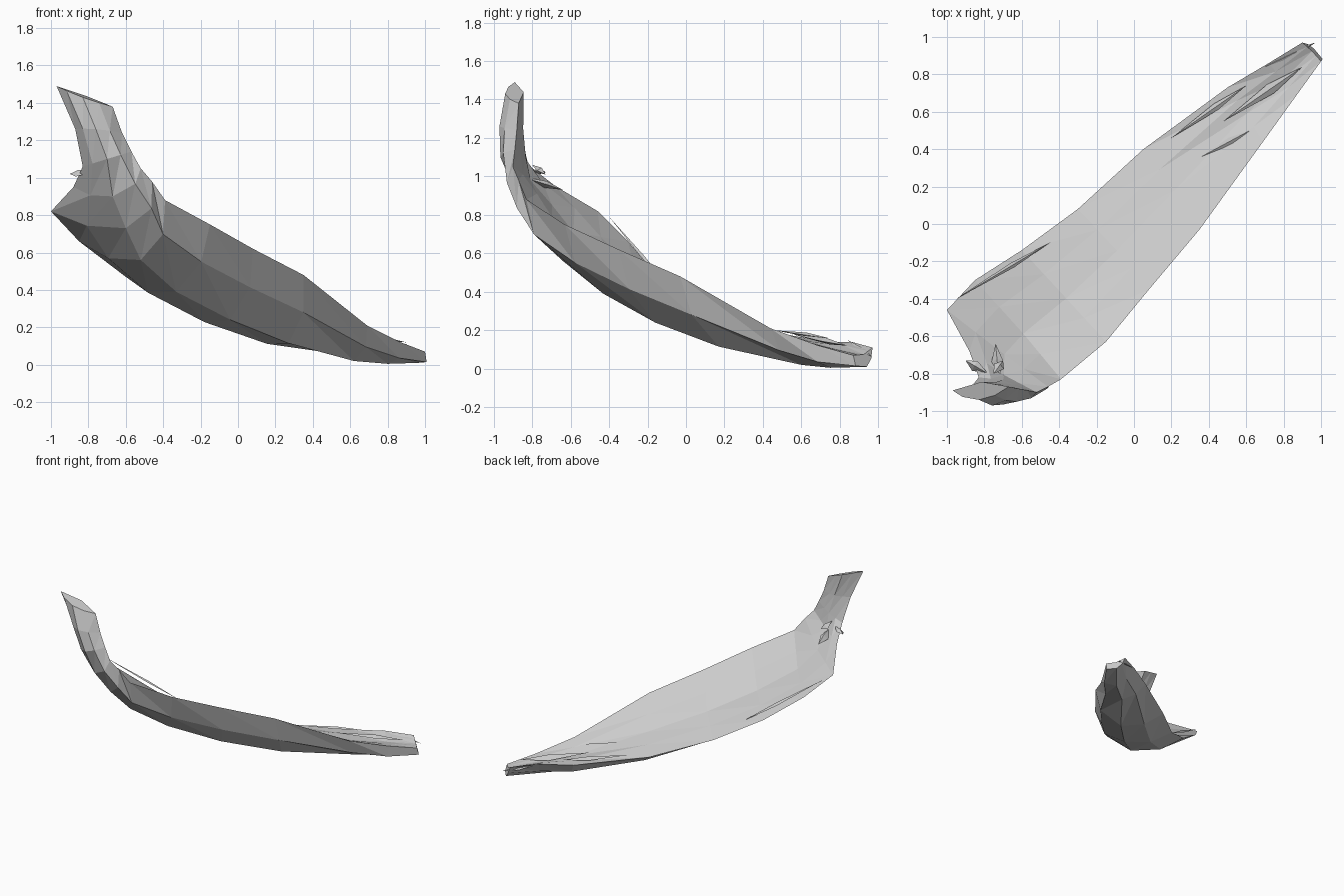
import bpy, bmesh
from mathutils import Vector as V

if "Cube" in bpy.data.objects:
    bpy.data.objects.remove(bpy.data.objects["Cube"])


def finish(bm, name):
    bmesh.ops.recalc_face_normals(bm, faces=bm.faces)
    me = bpy.data.meshes.new(name)
    bm.to_mesh(me)
    bm.free()
    ob = bpy.data.objects.new(name, me)
    bpy.context.collection.objects.link(ob)
    return ob


# Curved shard: each section is left edge, keel, right edge, top hollow factor
sections = [
    ((.90, .97, .11), (.96, .94, .01), (1.0, .87, .07), .2),
    ((.72, .86, .14), (.80, .75, .005), (.87, .69, .12), .2),
    ((.50, .73, .14), (.62, .60, .02), (.69, .44, .21), .25),
    ((.05, .40, .20), (.27, .17, .115), (.35, -.03, .48), .28),
    ((-.30, .08, .31), (-.04, -.16, .24), (.08, -.35, .62), .28),
    ((-.60, -.14, .47), (-.33, -.43, .39), (-.15, -.63, .75), .28),
    ((-.85, -.30, .66), (-.52, -.64, .56), (-.39, -.83, .88), .28),
    ((-1.0, -.46, .82), (-.60, -.78, .73), (-.46, -.87, .98), .28),
    ((-.88, -.68, .95), (-.67, -.88, .90), (-.52, -.90, 1.05), .2),
    ((-.83, -.82, 1.06), (-.70, -.965, 1.10), (-.57, -.89, 1.14), -.2),
    ((-.87, -.87, 1.26), (-.76, -.97, 1.26), (-.62, -.88, 1.24), -.3),
    ((-.97, -.89, 1.49), (-.83, -.94, 1.43), (-.67, -.87, 1.38), -.6),
]
bm = bmesh.new()
rings = []
for a, k, b, f in sections:
    a, k, b = V(a), V(k), V(b)
    mid = (a + b) / 2
    ctrl = k * 2 - mid
    ring = [a * (1 - t) ** 2 + ctrl * 2 * t * (1 - t) + b * t * t
            for t in (0, .2, .5, .78, 1)]
    # rounded bulge just below the right edge
    if f > 0:
        ring[3] += (b - a).normalized() * .035
    top = mid + (k - mid) * f
    ring += [b.lerp(top, .55), top, a.lerp(top, .5)]
    rings.append([bm.verts.new(p) for p in ring])
n = len(rings[0])
for r, s in zip(rings, rings[1:]):
    for i in range(n):
        j = (i + 1) % n
        bm.faces.new((r[i], r[j], s[j]))
        bm.faces.new((r[i], s[j], s[i]))
bm.faces.new(rings[0])
bm.faces.new(rings[-1])
finish(bm, "curved_shard")


# Splinters: slim three-sided spikes lying on the surface
def splinter(name, p, q, w):
    p, q = V(p), V(q)
    d = (q - p).normalized()
    side = d.cross(V((0, 0, 1))).normalized() * w
    up = side.cross(d).normalized() * w * .6
    m = p.lerp(q, .6)
    bm = bmesh.new()
    e0, e1 = bm.verts.new(p), bm.verts.new(q)
    loop = [bm.verts.new(m + o) for o in (side, up, -side - up)]
    for i in range(3):
        for e in (e0, e1):
            bm.faces.new((e, loop[i], loop[i - 1]))
    finish(bm, name)


for i, (p, q, w) in enumerate([
    ((.20, .46, .20), (.60, .74, .16), .02),
    ((.48, .55, .18), (.90, .84, .12), .03),
    ((.36, .36, .22), (.62, .50, .18), .02),
    ((.70, .84, .15), (.97, .97, .06), .02),
    ((-.38, -.14, .40), (-.08, .11, .28), .012),
    ((-.95, -.40, .79), (-.45, -.10, .44), .015),
    ((-.72, -.86, 1.0), (-.74, -.64, .93), .03),
    ((-.78, -.80, 1.03), (-.90, -.73, 1.02), .03),
    ((-.75, -.80, 1.06), (-.70, -.73, 1.01), .03),
]):
    splinter(f"splinter_{i + 1}", p, q, w)
